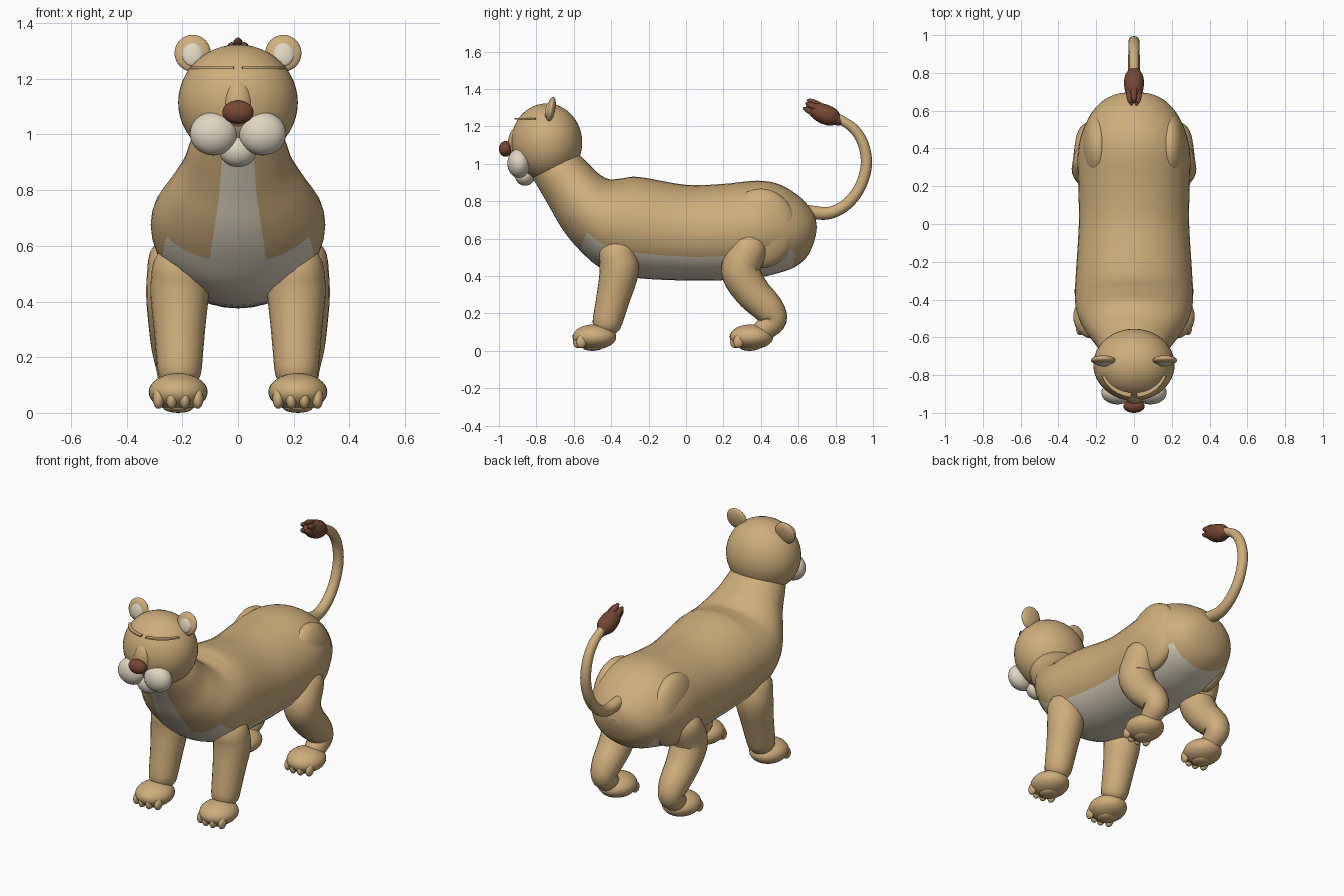
import bpy, bmesh, math
from mathutils import Vector

default_cube = bpy.data.objects.get("Cube")
if default_cube:
    bpy.data.objects.remove(default_cube, do_unlink=True)


def make_material(name, colour):
    material = bpy.data.materials.new(name)
    material.use_nodes = True
    material.diffuse_color = (*colour, 1)
    material.node_tree.nodes["Principled BSDF"].inputs["Base Color"].default_value = (*colour, 1)
    return material


tan = make_material("tan fur", (0.62, 0.42, 0.2))
cream = make_material("cream fur", (0.74, 0.67, 0.53))
brown = make_material("dark brown", (0.18, 0.063, 0.034))


def ellipsoid(name, centre, radii, material, tilt=0, segments=32):
    """Smooth sphere scaled to radii, tilted about the sideways axis."""
    bpy.ops.mesh.primitive_uv_sphere_add(segments=segments, ring_count=segments // 2,
                                         location=centre, rotation=(tilt, 0, 0))
    obj = bpy.context.object
    obj.name = name
    obj.scale = radii
    obj.data.materials.append(material)
    bpy.ops.object.shade_smooth()
    return obj


def pair(name, centre, radii, material, tilt=0, segments=32):
    """Matching ellipsoids on the left and right."""
    for side, sign in (("left", 1), ("right", -1)):
        ellipsoid(f"{side}_{name}", (sign * centre[0], *centre[1:]), radii, material, tilt, segments)


def spline(rows, steps):
    """Smooth rows of numbers into a denser list that passes through them."""
    rows = [Vector(row) for row in rows]
    padded = [rows[0] * 2 - rows[1], *rows, rows[-1] * 2 - rows[-2]]
    result = []
    for a, b, c, d in zip(padded, padded[1:], padded[2:], padded[3:]):
        for i in range(steps):
            t = i / steps
            result.append(b + (c - a) * (t / 2) + (a * 2 - b * 5 + c * 4 - d) * (t * t / 2)
                          + (b * 3 - a - c * 3 + d) * (t ** 3 / 2))
    return result + [rows[-1]]


def finish(name, mesh_data, materials):
    bmesh.ops.recalc_face_normals(mesh_data, faces=mesh_data.faces)
    mesh = bpy.data.meshes.new(name)
    mesh_data.to_mesh(mesh)
    mesh_data.free()
    for material in materials:
        mesh.materials.append(material)
    obj = bpy.data.objects.new(name, mesh)
    bpy.context.collection.objects.link(obj)
    return obj


def loft(name, rings, materials, x=0, sides=24, rule=None):
    """Skin oval rings, each given as top y, top z, bottom y, bottom z, half width."""
    bm = bmesh.new()
    loops = []
    for top_y, top_z, low_y, low_z, width in rings:
        top, low = Vector((x, top_y, top_z)), Vector((x, low_y, low_z))
        centre, up = (top + low) / 2, (top - low) / 2
        angles = [math.tau * k / sides for k in range(sides)]
        loops.append([bm.verts.new(centre - up * math.cos(a) + Vector((width * math.sin(a), 0, 0)))
                      for a in angles])
    for i, (first, second) in enumerate(zip(loops, loops[1:])):
        for k in range(sides):
            n = (k + 1) % sides
            face = bm.faces.new((first[k], first[n], second[n], second[k]))
            face.smooth = True
            if rule:
                face.material_index = rule(i, 360 * min(k + 0.5, sides - k - 0.5) / sides)
    bm.faces.new(loops[0])
    bm.faces.new(loops[-1])
    return finish(name, bm, materials)


def tube(name, path, material, x=0, steps=5):
    """Round-ended limb following y, z, radius points."""
    points = spline(path, steps)
    start = (points[0] - points[1]).xy.normalized()
    end = (points[-1] - points[-2]).xy.normalized()

    def dome(point, direction):
        for degrees in (20, 40, 60, 75, 87):
            a = math.radians(degrees)
            yield Vector((*(point.xy + direction * point.z * math.sin(a)), point.z * math.cos(a)))

    points = list(dome(points[0], start))[::-1] + points + list(dome(points[-1], end))
    rings = []
    for i, p in enumerate(points):
        along = (points[min(i + 1, len(points) - 1)] - points[max(i - 1, 0)]).xy.normalized()
        normal = Vector((-along.y, along.x)) * p.z
        rings.append((*(p.xy + normal), *(p.xy - normal), p.z))
    return loft(name, rings, [material], x)


# Body and neck, with the cream belly and chest strip
body_rings = [
    (-.62, 1.10, -.86, .99, .13), (-.57, 1.05, -.80, .89, .17), (-.52, 1.0, -.73, .77, .20),
    (-.47, .95, -.66, .65, .25), (-.41, .918, -.57, .54, .295), (-.34, .923, -.45, .44, .313),
    (-.25, .93, -.28, .392, .308), (0, .888, 0, .376, .292), (.2, .893, .2, .378, .295),
    (.38, .91, .36, .388, .298), (.50, .89, .47, .41, .275), (.60, .83, .575, .445, .225),
    (.66, .77, .645, .5, .165), (.69, .72, .68, .57, .10), (.70, .66, .695, .62, .03)]
STEPS = 5


def belly_rule(ring, angle):
    on_trunk = 4 * STEPS <= ring < 11 * STEPS
    on_neck = ring < 4 * STEPS
    return int((on_trunk and angle < 60) or (on_neck and angle < 20))


loft("body", spline(body_rings, STEPS), [tan, cream], sides=36, rule=belly_rule)
pair("hip", (.19, .4, .655), (.09, .19, .213), tan)

# Head and face
ellipsoid("head", (0, -.745, 1.115), (.215, .19, .208), tan, segments=48)
ellipsoid("nose_bridge", (0, -.9, 1.11), (.056, .052, .086), tan)
ellipsoid("nose", (0, -.965, 1.08), (.056, .035, .042), brown)
ellipsoid("chin", (0, -.86, .943), (.068, .056, .06), cream)
pair("muzzle", (.088, -.893, 1.003), (.085, .062, .078), cream)
pair("ear", (.163, -.722, 1.292), (.065, .023, .067), tan, tilt=-.2)
pair("inner_ear", (.163, -.738, 1.288), (.038, .014, .043), cream, tilt=-.2)

# Thin curved brow ledges
for side, sign in (("left", 1), ("right", -1)):
    bm = bmesh.new()
    edges = []
    for degrees in range(5, 70, 8):
        a = math.radians(degrees)
        edges.append([bm.verts.new((sign * r * math.sin(a), -.745 - (r - .01) * math.cos(a), z))
                      for r, z in ((.15, 1.236), (.182, 1.236), (.182, 1.244), (.15, 1.244))])
    for first, second in zip(edges, edges[1:]):
        for k in range(4):
            bm.faces.new((first[k], first[k - 1], second[k - 1], second[k]))
    bm.faces.new(edges[0])
    bm.faces.new(edges[-1])
    finish(f"{side}_brow", bm, [tan])

# Legs and paws
front_path = [(-.365, .51, .1), (-.357, .43, .105), (-.385, .3, .092), (-.42, .16, .08)]
hind_path = [(.335, .54, .098), (.292, .43, .104), (.35, .32, .096), (.44, .225, .084),
             (.468, .165, .07), (.42, .115, .06)]
for side, sign in (("left", 1), ("right", -1)):
    tube(f"{side}_front_leg", front_path, tan, sign * .21)
    tube(f"{side}_hind_leg", hind_path, tan, sign * .226)

for leg, paw_y in (("front", -.49), ("hind", .35)):
    pair(f"{leg}_paw", (.215, paw_y, .075), (.106, .117, .067), tan)
    pair(f"{leg}_pad", (.215, paw_y - .01, .02), (.055, .055, .02), tan, segments=16)
    for toe in range(4):
        offset = (toe - 1.5) * .047
        pair(f"{leg}_toe_{toe + 1}", (.215 + offset, paw_y - .092 + abs(offset) * .35, .052),
             (.021, .03, .038), tan, tilt=-.3, segments=16)

# Tail with a tufted tip
tail_path = [(.6, .75, .038), (.68, .74, .036), (.77, .738, .033), (.86, .785, .031),
             (.93, .875, .03), (.964, .99, .03), (.95, 1.1, .029), (.9, 1.185, .027),
             (.82, 1.24, .024), (.77, 1.26, .022)]
tube("tail", tail_path, tan)
tuft_path = [(.815, 1.232, .028), (.78, 1.25, .049), (.73, 1.27, .052), (.685, 1.29, .04),
             (.66, 1.3, .02)]
tube("tail_tuft", tuft_path, brown)
for i in range(5):
    a = math.tau * i / 5 + math.pi / 2
    ellipsoid(f"tuft_strand_{i + 1}",
              (.024 * math.cos(a), .685 + .012 * math.sin(a), 1.297 + .024 * math.sin(a)),
              (.018, .055, .018), brown, tilt=-.42, segments=16)
